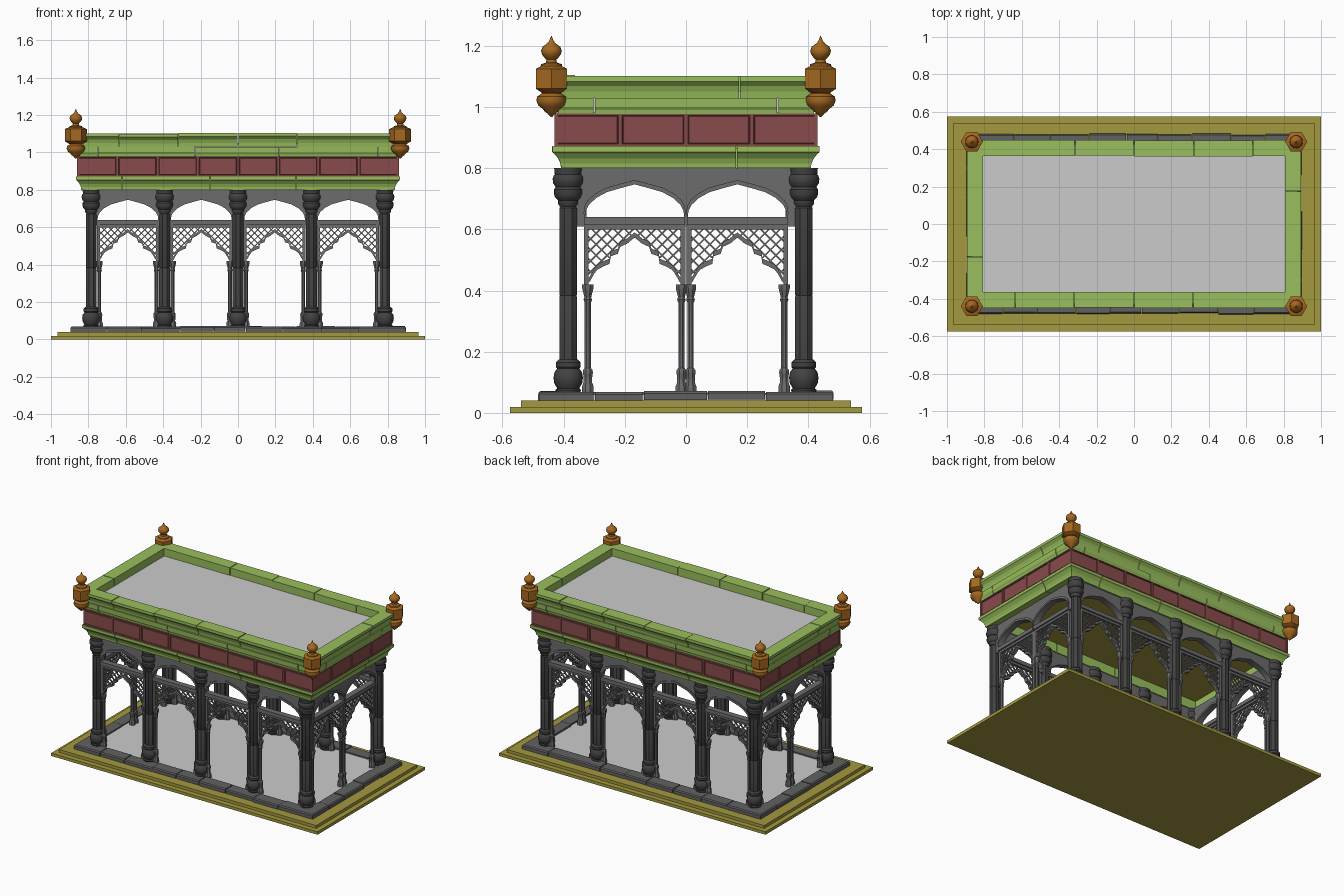
import bpy, bmesh, random
from math import pi, sin, cos, radians
from mathutils import Matrix, Vector

if "Cube" in bpy.data.objects:
    bpy.data.objects.remove(bpy.data.objects["Cube"])

random.seed(4)

def mat(name, r, g, b):
    m = bpy.data.materials.new(name)
    m.diffuse_color = (r, g, b, 1)
    m.use_nodes = True
    m.node_tree.nodes["Principled BSDF"].inputs["Base Color"].default_value = m.diffuse_color
    return m

OLIVE, GREEN = mat("olive", .37, .32, .05), mat("green", .32, .52, .11)
RED, GOLD = mat("red", .25, .07, .07), mat("gold", .38, .14, .015)
DARK, IRON, STONE = mat("dark", .055, .055, .055), mat("iron", .15, .15, .15), mat("stone", .12, .12, .12)

def mesh(name, bm, m=None, smooth=None):
    bmesh.ops.recalc_face_normals(bm, faces=bm.faces)
    me = bpy.data.meshes.new(name)
    bm.to_mesh(me)
    bm.free()
    if m:
        me.materials.append(m)
    if smooth:
        me.polygons.foreach_set("use_smooth", [True] * len(me.polygons))
        me.set_sharp_from_angle(angle=radians(smooth))
    return me

def put(name, me, loc=(0, 0, 0), rot=0):
    o = bpy.data.objects.new(name, me)
    o.location, o.rotation_euler = loc, (0, 0, rot)
    bpy.context.collection.objects.link(o)
    return o

def add_box(bm, x0, x1, y0, y1, z0, z1):
    M = Matrix.Translation(((x0+x1)/2, (y0+y1)/2, (z0+z1)/2)) @ Matrix.Diagonal((x1-x0, y1-y0, z1-z0, 1))
    return bmesh.ops.create_cube(bm, size=1, matrix=M)["verts"]

def slab(name, hx, hy, z0, z1, m=None):
    bm = bmesh.new()
    add_box(bm, -hx, hx, -hy, hy, z0, z1)
    return put(name, mesh(name, bm, m))

def loft(bm, rings):
    """Closed solid through equal-length point rings."""
    vs = [[bm.verts.new(p) for p in r] for r in rings]
    n = len(vs[0])
    for a, b in zip(vs, vs[1:]):
        for i in range(n):
            bm.faces.new((a[i], a[(i+1) % n], b[(i+1) % n], b[i]))
    bm.faces.new(vs[0])
    bm.faces.new(vs[-1])

def add_lathe(bm, prof, n, cx=0, cy=0, phase=0):
    loft(bm, [[(cx + r*cos(2*pi*i/n + phase), cy + r*sin(2*pi*i/n + phase), z) for i in range(n)] for r, z in prof])

def add_band(bm, low, up, depth):
    """Thick strip between a lower and an upper outline in the xz plane."""
    d = depth / 2
    loft(bm, [[(a[0], -d, a[1]), (b[0], -d, b[1]), (b[0], d, b[1]), (a[0], d, a[1])] for a, b in zip(low, up)])

def course(name, prof, hx, hy, cuts_x, cuts_y, m, jit):
    """Rectangular ring of moulded blocks with mitred corners and open joints."""
    bm = bmesh.new()
    for k in range(4):
        L, D, cuts = (hx, hy, cuts_x) if k % 2 == 0 else (hy, hx, cuts_y)
        R = Matrix.Rotation(k * pi/2, 3, 'Z')
        ts = [None] + list(cuts) + [None]
        for a, b in zip(ts, ts[1:]):
            dz, dd = (random.uniform(-jit, jit), random.uniform(-jit, jit))
            if a is None or b is None:
                dz = dd = 0
            ring = lambda t, s: [R @ Vector((s*(L+d) if t is None else t - s*.002, -(D+d+dd), z+dz)) for d, z in prof]
            loft(bm, [ring(a, -1), ring(b, 1)])
    put(name, mesh(name, bm, m))

# stepped base and floor
slab("base_step_lower", 1, .575, 0, .02, OLIVE)
slab("base_step_upper", .965, .54, .02, .04, OLIVE)
slab("floor", .82, .405, .04, .06)
course("stone_kerb", [(0, .04), (.08, .04), (.08, .062), (.074, .069), (0, .069)], .815, .40,
       [-.7, -.52, -.31, -.13, .04, .24, .45, .64], [-.3, -.14, .07, .26], STONE, .004)

# main columns
bm = bmesh.new()
add_lathe(bm, [(.038, .06), (.042, .075), (.036, .08), (.046, .098), (.048, .115), (.045, .133), (.036, .145),
               (.04, .15), (.04, .165), (.03, .175)], 16)
add_lathe(bm, [(.031, .165), (.031, .38), (.029, .383), (.031, .386), (.031, .67), (.027, .674), (.027, .70)], 8, phase=pi/8)
add_lathe(bm, [(.028, .675), (.034, .685), (.034, .695), (.042, .703), (.047, .715), (.047, .73), (.041, .738),
               (.049, .75), (.051, .765), (.048, .775), (.044, .78), (.046, .80)], 16)
column = mesh("column", bm, DARK, 35)
for i in range(5):
    for s in (-1, 1):
        put("column", column, (-.785 + i*.3925, s*.385, 0))

# arched screen bay: spandrel, beam, cusped lattice, slender posts
def mirror(pts):
    return [(-u, z) for u, z in pts] + [(u, z) for u, z in pts[-2::-1]]

ARCH = mirror([(.162, .638), (.16, .66), (.15, .68), (.125, .703), (.09, .722), (.045, .735), (0, .747)])
CUSP = mirror([(.155, .42), (.146, .43), (.132, .455), (.122, .468), (.10, .48), (.082, .487), (.078, .512),
               (.055, .52), (.047, .543), (.025, .553), (0, .573)])

def interp(pts, u):
    for a, b in zip(pts, pts[1:]):
        if a[0] <= u <= b[0]:
            return a[1] + (b[1]-a[1]) * (u-a[0]) / (b[0]-a[0])
    return 9

def screen(half):
    bm = bmesh.new()
    add_band(bm, ARCH, [(u, .80) for u, z in ARCH], .03)
    add_band(bm, ARCH, [(u*1.03, z+.014) for u, z in ARCH], .042)
    for s in (-1, 1):
        x0, x1 = sorted((s*.162, s*half))
        add_box(bm, x0, x1, -.015, .015, .61, .80)
        x0, x1 = sorted((s*.15, s*.166))
        add_box(bm, x0, x1, -.012, .012, .41, .615)
        add_lathe(bm, [(.02, .06), (.021, .085), (.015, .10), (.016, .125), (.018, .13), (.017, .14), (.011, .147),
                       (.011, .36), (.015, .37), (.012, .378), (.018, .40), (.02, .408), (.02, .42)], 8, s*.153, phase=pi/8)
    add_box(bm, -.165, .165, -.02, .02, .615, .64)
    add_box(bm, -.16, .16, -.01, .01, .60, .615)
    add_band(bm, CUSP, [(u, z+.017) for u, z in CUSP], .026)
    # crossing lattice bars clipped to the cusped opening
    for s in (-1, 1):
        for k in range(-9, 10):
            c, run = k*.036, []
            for i in range(101):
                z = .43 + i*.0018
                u = c + s*(z - .605)
                ok = z < .605 and abs(u) < .155 and z > interp(CUSP, u)
                if ok:
                    run.append((u, z))
                if run and (not ok or i == 100):
                    if len(run) > 4:
                        add_band(bm, [(u-.0038, z) for u, z in (run[0], run[-1])],
                                 [(u+.0038, z) for u, z in (run[0], run[-1])], .01)
                    run = []
    return mesh("screen", bm, IRON, 30)

long_bay, short_bay = screen(.196), screen(.168)
for s in (-1, 1):
    for i in range(4):
        put("long_side_screen", long_bay, (-.589 + i*.3925, s*.382, 0))
    for t in (-1, 1):
        put("short_side_screen", short_bay, (s*.782, t*.168, 0), pi/2)
        bm = bmesh.new()
        add_box(bm, -.015, .015, -.03, .03, .61, .80)
        put("screen_end_filler", mesh("screen_end_filler", bm, IRON), (s*.782, t*.355, 0))

# entablature: lower cornice, panelled frieze, upper cornice
course("lower_cornice", [(-.03, .80), (.018, .80), (.02, .815), (.027, .832), (.04, .848), (.047, .853), (.047, .872), (-.03, .872)],
       .82, .39, [-.62, -.15, .31], [.165], GREEN, .0015)
slab("ceiling", .83, .39, .862, .875, OLIVE)
slab("frieze_core", .85, .42, .872, .979, RED)

bm = bmesh.new()
for k in range(4):
    n, D = (8, .43) if k % 2 == 0 else (4, .86)
    for i in range(n):
        x = (i - n/2) * .215
        vs = add_box(bm, x, x+.215, -D, -D+.012, .872, .979)
        bm.normal_update()
        f = [f for f in {f for v in vs for f in v.link_faces} if f.normal.y < -.9]
        allv = set(vs)
        for th, dp in ((.009, 0), (.003, -.006), (.003, .003)):
            res = bmesh.ops.inset_individual(bm, faces=f, thickness=th, depth=dp)
            allv |= {v for g in res["faces"] for v in g.verts}
        bmesh.ops.rotate(bm, verts=list(allv | set(f[0].verts)), matrix=Matrix.Rotation(k*pi/2, 3, 'Z'))
put("frieze_panels", mesh("frieze_panels", bm, RED))

course("upper_cornice_lower", [(-.035, .978), (.018, .978), (.02, .99), (.026, 1.0), (.028, 1.03), (-.035, 1.03)],
       .845, .40, [-.75, -.23, .22, .75], [-.3, .3], GREEN, .0015)
course("upper_cornice_top", [(-.037, 1.03), (.022, 1.03), (.025, 1.05), (.032, 1.068), (.044, 1.08), (.048, 1.084), (.048, 1.102), (-.037, 1.102)],
       .845, .40, [-.635, -.32, 0, .315], [.175], GREEN, .003)
slab("roof", .815, .37, .98, 1.05)

# corner finials
bm = bmesh.new()
add_lathe(bm, [(.003, .968), (.012, .978), (.022, .985), (.026, .992), (.043, 1.005), (.049, 1.02), (.047, 1.034), (.032, 1.044), (.032, 1.06)], 16)
add_lathe(bm, [(.034, 1.045), (.059, 1.06), (.059, 1.125), (.036, 1.135)], 6)
add_lathe(bm, [(.036, 1.13), (.034, 1.14), (.018, 1.145), (.016, 1.155), (.022, 1.16), (.031, 1.172), (.034, 1.184), (.029, 1.197),
               (.015, 1.207), (.008, 1.215), (.001, 1.232)], 16)
finial = mesh("finial", bm, GOLD, 35)
for sx in (-1, 1):
    for sy in (-1, 1):
        put("corner_finial", finial, (sx*.867, sy*.44, 0), 0)
